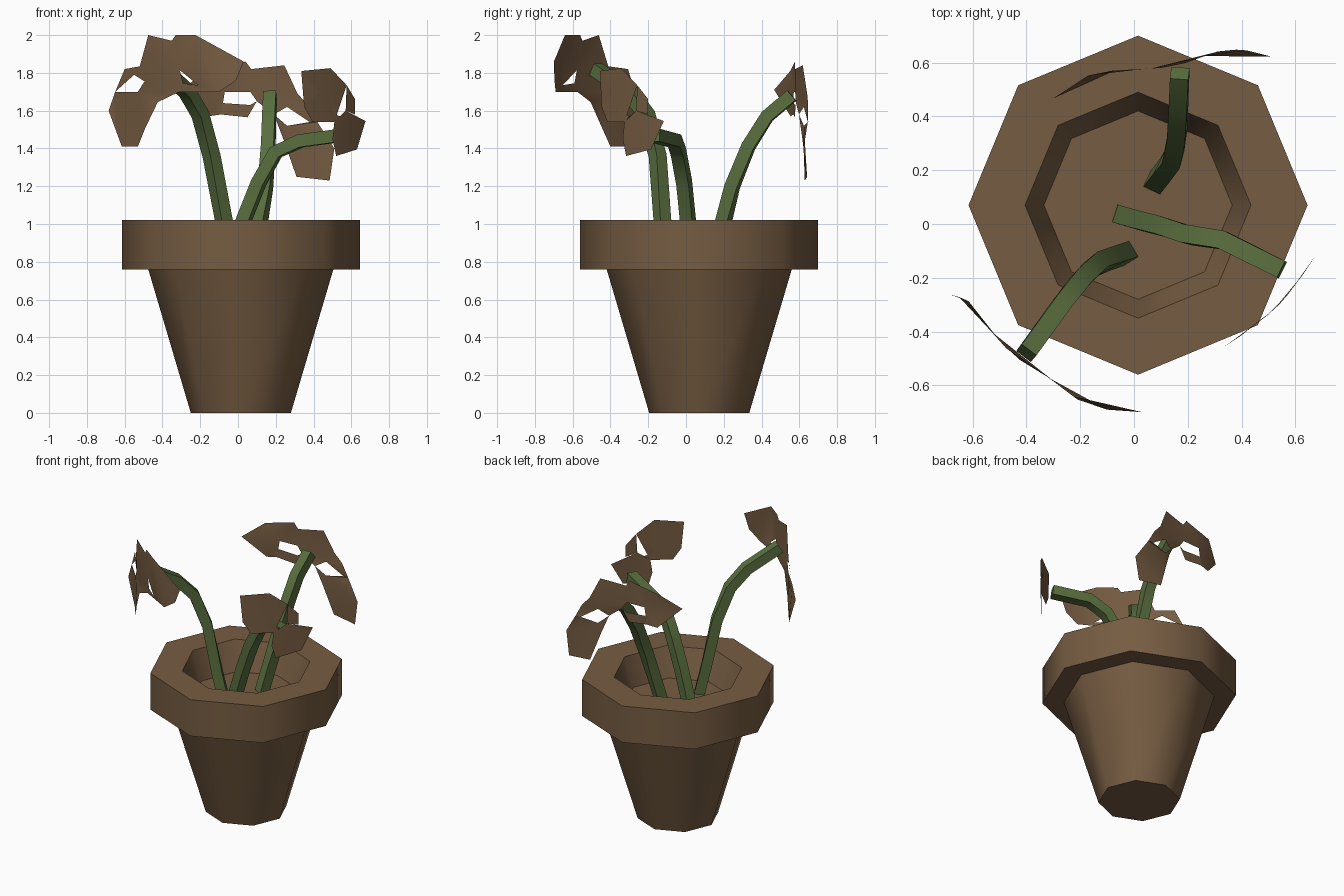
import bpy, bmesh, math
from mathutils import Vector

old = bpy.data.objects.get("Cube")
if old:
    bpy.data.objects.remove(old, do_unlink=True)

CENTRE = Vector((0.015, 0.07, 0))
SIDES = 8


def material(name, colour):
    mat = bpy.data.materials.new(name)
    mat.use_nodes = True
    mat.diffuse_color = (*colour, 1)
    bsdf = next(n for n in mat.node_tree.nodes if n.type == 'BSDF_PRINCIPLED')
    bsdf.inputs["Base Color"].default_value = (*colour, 1)
    bsdf.inputs["Roughness"].default_value = 0.9
    return mat


brown = material("earthy brown", (0.18, 0.107, 0.054))
green = material("stem green", (0.10, 0.155, 0.048))


def finish(bm, name, mat, smooth_angle=None):
    mesh = bpy.data.meshes.new(name)
    bm.to_mesh(mesh)
    bm.free()
    mesh.materials.append(mat)
    obj = bpy.data.objects.new(name, mesh)
    bpy.context.collection.objects.link(obj)
    if smooth_angle:
        bpy.ops.object.select_all(action='DESELECT')
        obj.select_set(True)
        bpy.context.view_layer.objects.active = obj
        bpy.ops.object.shade_smooth_by_angle(angle=math.radians(smooth_angle))
    return obj


def skin(bm, rings):
    """Join consecutive rings of vertices with quads."""
    for a, b in zip(rings, rings[1:]):
        n = len(a)
        for i in range(n):
            j = (i + 1) % n
            bm.faces.new((a[i], a[j], b[j], b[i]))


def lathe(name, profile, mat):
    """Revolve a radius/height profile and cap both ends."""
    bm = bmesh.new()
    rings = []
    for radius, z in profile:
        ring = []
        for i in range(SIDES):
            t = math.tau * i / SIDES
            offset = Vector((radius * math.cos(t), radius * math.sin(t), z))
            ring.append(bm.verts.new(CENTRE + offset))
        rings.append(ring)
    skin(bm, rings)
    bm.faces.new(rings[0])
    bm.faces.new(rings[-1])
    bmesh.ops.recalc_face_normals(bm, faces=bm.faces)
    return finish(bm, name, mat, 50)


def stem(name, path, half=0.034):
    """Sweep a square section along a path, keeping its sides upright."""
    points = [Vector(p) for p in path]
    heading = points[-1] - points[0]
    heading.z = 0
    bm = bmesh.new()
    rings = []
    for i, p in enumerate(points):
        before, after = points[max(i - 1, 0)], points[min(i + 1, len(points) - 1)]
        tangent = (after - before).normalized()
        local = Vector((tangent.x, tangent.y, 0)).normalized()
        local = (local + heading.normalized()).normalized()
        side = local.cross(Vector((0, 0, 1)))
        side = (side - tangent * side.dot(tangent)).normalized()
        up = side.cross(tangent)
        corners = ((1, 1), (-1, 1), (-1, -1), (1, -1))
        rings.append([bm.verts.new(p + half * (s * side + u * up)) for s, u in corners])
    skin(bm, rings)
    bm.faces.new(rings[0])
    bm.faces.new(rings[-1])
    bmesh.ops.recalc_face_normals(bm, faces=bm.faces)
    return finish(bm, name, green, 40)


def flower(name, bend, petals):
    """Lay flat petal outlines (x, z) on a sheet curved by bend (x, y)."""
    def depth(x):
        for (xa, ya), (xb, yb) in zip(bend, bend[1:]):
            if x <= xb:
                return ya + (yb - ya) * (x - xa) / (xb - xa)
        return bend[-1][1]

    bm = bmesh.new()
    for outline in petals:
        bm.faces.new([bm.verts.new((x, depth(x), z)) for x, z in outline])
    bmesh.ops.triangulate(bm, faces=bm.faces, ngon_method='EAR_CLIP')
    bm.normal_update()
    # petals face away from the middle of the pot
    for f in bm.faces:
        out = f.calc_center_median() - CENTRE
        if f.normal.x * out.x + f.normal.y * out.y < 0:
            f.normal_flip()
    bmesh.ops.remove_doubles(bm, verts=bm.verts, dist=0.002)
    return finish(bm, name, brown, 40)


# pot with thick rim and recessed opening
lathe("pot", [(0.265, 0), (0.49, 0.76), (0.63, 0.76), (0.63, 1.02),
              (0.42, 1.02), (0.35, 0.82)], brown).data.polygons[-1].use_smooth = False

# three bent stems
stem("left_stem", [(-0.03, -0.11, 0.82), (-0.075, -0.125, 1.02), (-0.14, -0.15, 1.36),
                   (-0.2, -0.21, 1.58), (-0.27, -0.3, 1.7), (-0.4, -0.48, 1.82)])
stem("right_stem", [(-0.04, 0.03, 0.82), (0.03, 0.01, 1.02), (0.11, -0.01, 1.22),
                    (0.2, -0.04, 1.38), (0.33, -0.06, 1.44), (0.55, -0.17, 1.47)])
stem("back_stem", [(0.08, 0.155, 0.82), (0.115, 0.2, 1.02), (0.145, 0.245, 1.2),
                   (0.16, 0.33, 1.41), (0.165, 0.43, 1.57), (0.17, 0.56, 1.68)])

# flowers: each list holds petals and the narrow strips that link them
flower("left_flower",
       [(-0.69, -0.26), (-0.62, -0.28), (-0.53, -0.4), (-0.45, -0.49),
        (-0.33, -0.56), (-0.2, -0.66), (-0.1, -0.69), (0.04, -0.7)],
       [[(-0.685, 1.6), (-0.65, 1.7), (-0.61, 1.645), (-0.53, 1.7), (-0.425, 1.645),
         (-0.49, 1.51), (-0.53, 1.41), (-0.615, 1.41)],
        [(-0.65, 1.7), (-0.6, 1.82), (-0.52, 1.835), (-0.495, 1.755), (-0.55, 1.79)],
        [(-0.52, 1.835), (-0.475, 2), (-0.35, 1.97), (-0.34, 1.83), (-0.29, 1.745),
         (-0.31, 1.7), (-0.425, 1.645), (-0.53, 1.7), (-0.495, 1.755)],
        [(-0.35, 1.97), (-0.33, 2), (-0.225, 2), (0.03, 1.86), (-0.01, 1.76),
         (-0.1, 1.7), (-0.21, 1.735), (-0.21, 1.84), (-0.34, 1.84)],
        [(-0.29, 1.745), (-0.21, 1.735), (-0.1, 1.7), (-0.31, 1.7)]])

flower("right_flower",
       [(0.33, -0.46), (0.45, -0.38), (0.55, -0.29), (0.62, -0.2), (0.68, -0.11)],
       [[(0.335, 1.81), (0.49, 1.825), (0.575, 1.735), (0.475, 1.6),
         (0.51, 1.54), (0.395, 1.54), (0.35, 1.62), (0.43, 1.7)],
        [(0.575, 1.735), (0.62, 1.66), (0.62, 1.58), (0.57, 1.6), (0.59, 1.65)],
        [(0.475, 1.6), (0.51, 1.54), (0.57, 1.6), (0.54, 1.57)],
        [(0.57, 1.6), (0.675, 1.545), (0.63, 1.395), (0.52, 1.36),
         (0.5, 1.45), (0.51, 1.54)]])

flower("back_flower",
       [(-0.31, 0.46), (-0.18, 0.55), (-0.08, 0.57), (0.1, 0.58),
        (0.2, 0.6), (0.3, 0.64), (0.4, 0.65), (0.52, 0.62)],
       [[(0.07, 1.82), (0.245, 1.84), (0.315, 1.69), (0.26, 1.62),
         (0.19, 1.58), (0.1, 1.65), (0.065, 1.7)],
        [(0.07, 1.82), (0.04, 1.86), (-0.17, 1.81), (-0.3, 1.71), (-0.16, 1.57),
         (-0.09, 1.58), (-0.07, 1.7), (0.065, 1.7)],
        [(-0.08, 1.64), (0.065, 1.63), (0.1, 1.65), (0.05, 1.565), (-0.09, 1.58)],
        [(0.315, 1.69), (0.37, 1.63), (0.42, 1.54), (0.38, 1.54), (0.26, 1.62)],
        [(0.19, 1.58), (0.26, 1.52), (0.38, 1.54), (0.42, 1.54), (0.51, 1.4),
         (0.485, 1.23), (0.31, 1.25), (0.24, 1.45)]])
